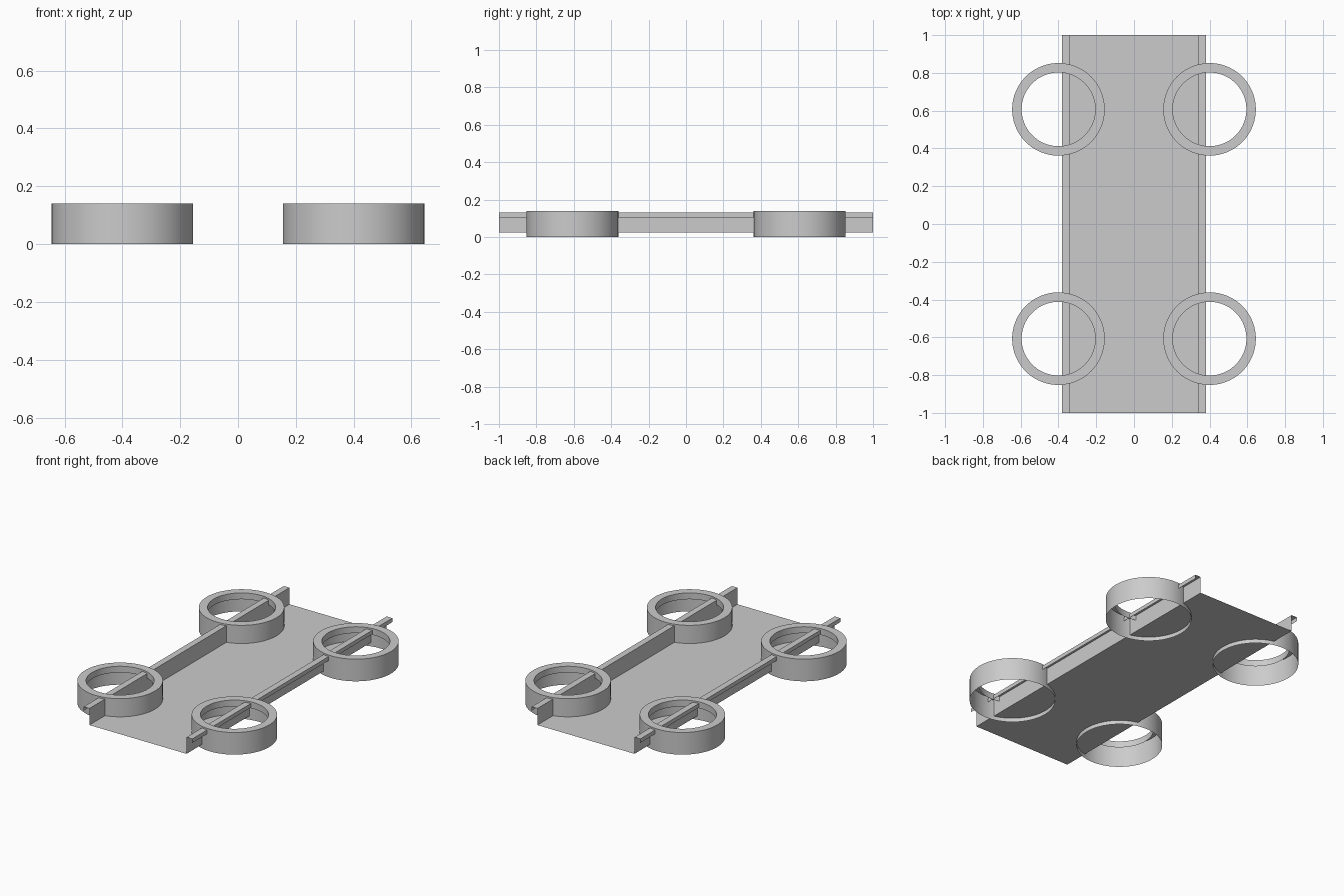
import bpy, math

if "Cube" in bpy.data.objects:
    bpy.data.objects.remove(bpy.data.objects["Cube"])

SEGMENTS = 96


def make_object(name, verts, faces, smooth=False):
    mesh = bpy.data.meshes.new(name)
    mesh.from_pydata(verts, [], faces)
    mesh.update()
    obj = bpy.data.objects.new(name, mesh)
    bpy.context.collection.objects.link(obj)
    if smooth:
        bpy.ops.object.select_all(action='DESELECT')
        obj.select_set(True)
        bpy.context.view_layer.objects.active = obj
        bpy.ops.object.shade_smooth_by_angle(angle=math.radians(30))
    return obj


def sheet(name, profile, y0=-1.0, y1=1.0):
    """Thin open sheet: an (x, z) profile swept along y."""
    verts = [(x, y, z) for x, z in profile for y in (y0, y1)]
    faces = [(2 * i, 2 * i + 2, 2 * i + 3, 2 * i + 1) for i in range(len(profile) - 1)]
    return make_object(name, verts, faces)


def lathe(name, profile, cx, cy):
    """Thin open shell: an (r, z) profile spun around a vertical axis."""
    n = len(profile)
    verts, faces = [], []
    for s in range(SEGMENTS):
        a = 2 * math.pi * s / SEGMENTS
        verts += [(cx + r * math.cos(a), cy + r * math.sin(a), z) for r, z in profile]
        t = (s + 1) % SEGMENTS
        faces += [(s * n + i, t * n + i, t * n + i + 1, s * n + i + 1) for i in range(n - 1)]
    return make_object(name, verts, faces, smooth=True)


# Chassis tray: floor, side walls, outward flanges and short hanging lips
right_side = [(0.34, 0.025), (0.34, 0.13), (0.38, 0.13), (0.38, 0.105)]
left_side = [(-x, z) for x, z in reversed(right_side)]
sheet("chassis_tray", left_side + right_side)

# Four ring guards: outer wall, flat top rim and short inner lip
ring_profile = [(0.245, 0.0), (0.245, 0.14), (0.195, 0.14), (0.195, 0.10)]
for side, sx in (("left", -1), ("right", 1)):
    for end, sy in (("front", -1), ("back", 1)):
        lathe(f"{end}_{side}_ring", ring_profile, sx * 0.4, sy * 0.607)
